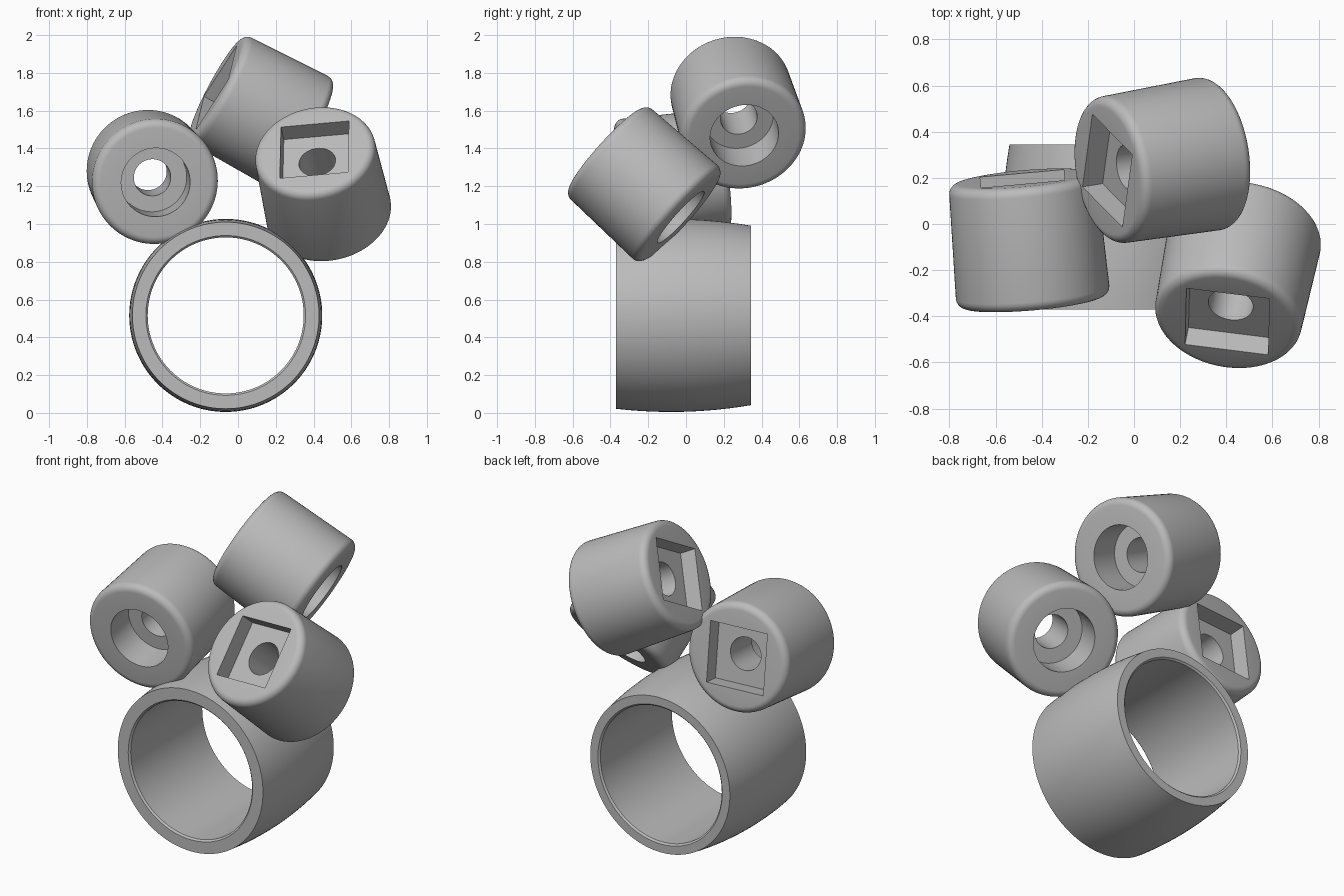
import bpy, bmesh, math
from mathutils import Matrix, Vector

cube = bpy.data.objects.get("Cube")
if cube:
    bpy.data.objects.remove(cube, do_unlink=True)

grey = bpy.data.materials.new("plain grey")
grey.use_nodes = True
colour = (0.5, 0.5, 0.5, 1)
grey.diffuse_color = colour
grey.node_tree.nodes["Principled BSDF"].inputs["Base Color"].default_value = colour


def add_object(name, mesh):
    obj = bpy.data.objects.new(name, mesh)
    bpy.context.collection.objects.link(obj)
    return obj


def lathe(name, profile, steps=96):
    """Spin a closed (radius, z) loop around z into a solid."""
    bm = bmesh.new()
    rings = []
    for i in range(steps):
        a = 2 * math.pi * i / steps
        rings.append([bm.verts.new((r * math.cos(a), r * math.sin(a), z)) for r, z in profile])
    count = len(profile)
    for i in range(steps):
        here, after = rings[i], rings[(i + 1) % steps]
        for j in range(count):
            k = (j + 1) % count
            bm.faces.new((here[j], after[j], after[k], here[k]))
    bmesh.ops.recalc_face_normals(bm, faces=bm.faces)
    mesh = bpy.data.meshes.new(name)
    bm.to_mesh(mesh)
    bm.free()
    mesh.materials.append(grey)
    return add_object(name, mesh)


def smooth(obj):
    bpy.ops.object.select_all(action="DESELECT")
    obj.select_set(True)
    bpy.context.view_layer.objects.active = obj
    bpy.ops.object.shade_smooth_by_angle(angle=math.radians(30))


def fillet(r, z, size, start, steps=6):
    """Quarter-round corner centred at (r, z)."""
    angles = [math.radians(start + 90 * i / steps) for i in range(steps + 1)]
    return [(r + size * math.cos(a), z + size * math.sin(a)) for a in angles]


# Barrel-shaped ring, lying along y
front, back, bore = -0.37, 0.345, 0.413
outer = []
for i in range(13):
    y = front + (back - front) * i / 12
    outer.append((0.511 - 0.2 * (y + 0.08) ** 2, y))
profile = [(bore + 0.01, front)] + outer + [(bore + 0.01, back), (bore, back - 0.01), (bore, front + 0.01)]
ring = lathe("ring", profile, 128)
ring.matrix_world = Matrix.Translation((-0.065, 0, 0.516)) @ Matrix.Rotation(math.radians(-90), 4, "X")
smooth(ring)

# Knob: drafted cylinder with a stepped bore, round recess at the bottom
half, edge, hole, recess = 0.27, 0.042, 0.098, 0.183
profile = [(recess, -half)]
profile += fillet(0.334 - edge, -half + edge, edge, -90)
profile += fillet(0.322 - edge, half - edge, edge, 0)
profile += [(hole, half), (hole, -half + 0.2), (recess, -half + 0.2)]
knob = lathe("left_knob", profile)

# Square pocket in the top of the knob
depth, side = 0.1, 0.364
bm = bmesh.new()
bmesh.ops.create_cube(bm, size=1)
bmesh.ops.scale(bm, vec=(side, side, 2 * depth), verts=bm.verts)
bmesh.ops.translate(bm, vec=(0, 0, half), verts=bm.verts)
mesh = bpy.data.meshes.new("pocket_cutter")
bm.to_mesh(mesh)
bm.free()
mesh.materials.append(grey)
cutter = add_object("pocket_cutter", mesh)
cutter.hide_render = True
cut = knob.modifiers.new("pocket", "BOOLEAN")
cut.operation = "DIFFERENCE"
cut.solver = "EXACT"
cut.object = cutter
bpy.context.view_layer.objects.active = knob
bpy.ops.object.modifier_apply(modifier=cut.name)
bpy.data.objects.remove(cutter, do_unlink=True)
smooth(knob)


def place(obj, centre, axis, across):
    """Point the pocket along axis, with one pocket edge along across."""
    z = Vector(axis).normalized()
    y = z.cross(Vector(across)).normalized()
    x = y.cross(z)
    turn = Matrix((x, y, z)).transposed().to_4x4()
    obj.matrix_world = Matrix.Translation(centre) @ turn


# Three knobs tumbled together on the ring
upper_knob = add_object("upper_knob", knob.data)
front_knob = add_object("front_knob", knob.data)
place(knob, (-0.46, -0.07, 1.255), (-0.09, 1, 0.13), (-0.364, -0.033, 0))
place(upper_knob, (0.12, 0.27, 1.595), (-0.872, -0.144, 0.467), (-0.043, -0.316, -0.178))
place(front_knob, (0.445, -0.225, 1.215), (-0.15, -0.73, 0.66), (0.36, -0.045, 0.032))
knob.name = "right_knob"
